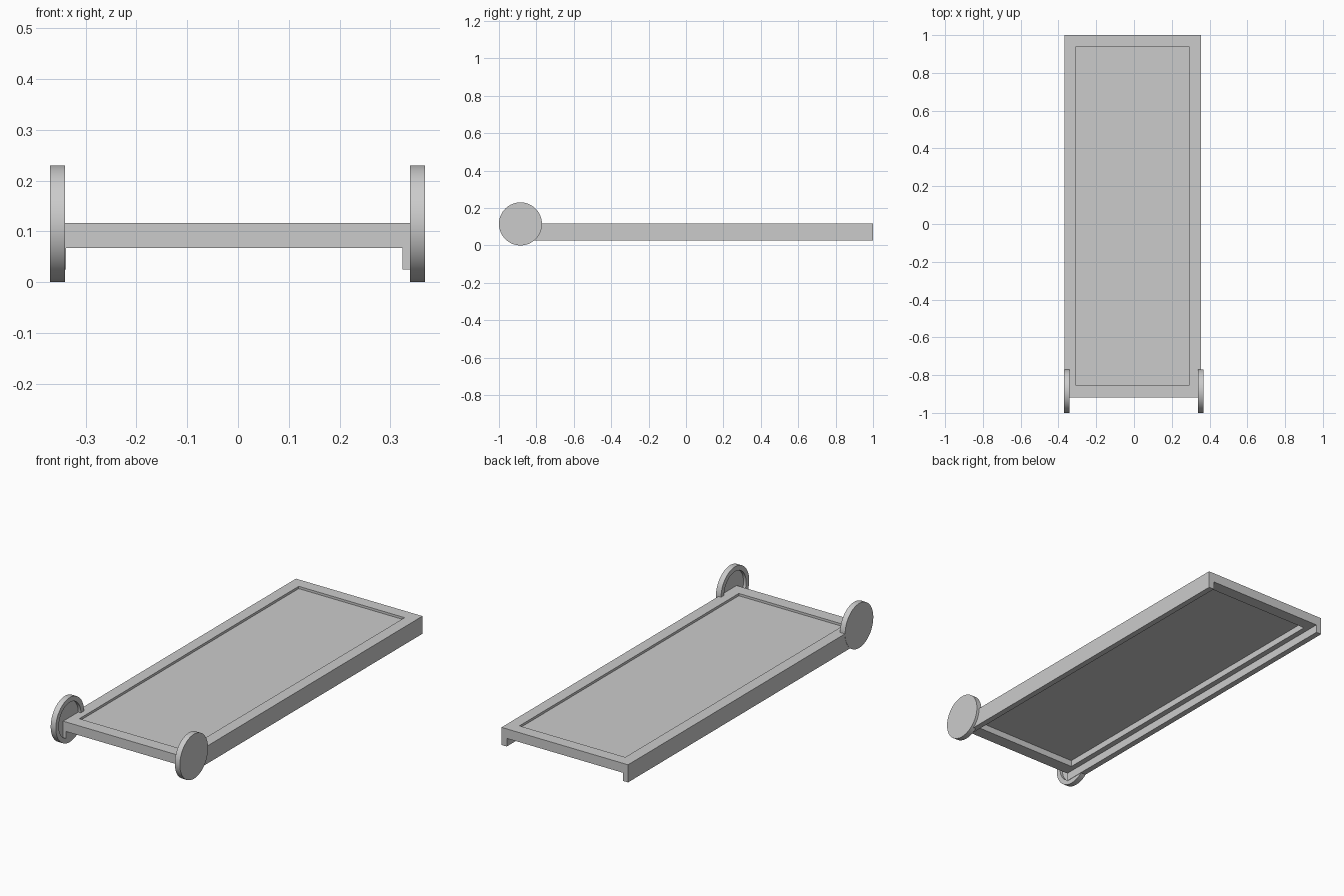
import bpy, bmesh
from math import sin, cos, tau

if "Cube" in bpy.data.objects:
    bpy.data.objects.remove(bpy.data.objects["Cube"])


def add_object(name, bm):
    bmesh.ops.recalc_face_normals(bm, faces=bm.faces)
    mesh = bpy.data.meshes.new(name)
    bm.to_mesh(mesh)
    bm.free()
    ob = bpy.data.objects.new(name, mesh)
    bpy.context.collection.objects.link(ob)
    return ob


def box(name, x0, x1, y0, y1, z0, z1):
    bm = bmesh.new()
    for v in bmesh.ops.create_cube(bm, size=1)["verts"]:
        v.co.x = x1 if v.co.x > 0 else x0
        v.co.y = y1 if v.co.y > 0 else y0
        v.co.z = z1 if v.co.z > 0 else z0
    return add_object(name, bm)


def activate(ob):
    bpy.ops.object.select_all(action='DESELECT')
    ob.select_set(True)
    bpy.context.view_layer.objects.active = ob


# Bed frame: channel section with a downward flange along each side
L, R, TOP, MID, LOW, T = -0.369, 0.354, 0.116, 0.067, 0.025, 0.03
section = [(L, LOW), (L + T, LOW), (L + T, MID), (R - T, MID),
           (R - T, LOW), (R, LOW), (R, TOP), (L, TOP)]
bm = bmesh.new()
face = bm.faces.new([bm.verts.new((x, -0.918, z)) for x, z in section])
ext = bmesh.ops.extrude_face_region(bm, geom=[face])["geom"]
bmesh.ops.translate(bm, vec=(0, 1.918, 0),
                    verts=[g for g in ext if isinstance(g, bmesh.types.BMVert)])
frame = add_object("bed_frame", bm)

# Shallow pocket above and deeper pocket below leave a thin deck panel
for name, z0, z1 in (("top_pocket", 0.104, 0.2), ("bottom_pocket", 0.0, 0.1)):
    cutter = box(name, -0.31, 0.295, -0.852, 0.938, z0, z1)
    cutter.hide_render = True
    mod = frame.modifiers.new(name, 'BOOLEAN')
    mod.operation = 'DIFFERENCE'
    mod.solver = 'EXACT'
    mod.object = cutter
    activate(frame)
    bpy.ops.object.modifier_apply(modifier=name)
    bpy.data.objects.remove(cutter)


# Wheels: turned discs, plain outside and dished on the inside
def wheel(name, side, outer):
    n, radius, dish = 64, 0.115, 0.09
    profile = [(outer, radius), (outer - 0.029, radius),
               (outer - 0.029, dish), (outer - 0.014, dish)]
    bm = bmesh.new()
    rings = [[bm.verts.new((side * x, -0.885 + r * cos(tau * i / n),
                            radius + r * sin(tau * i / n))) for i in range(n)]
             for x, r in profile]
    for a, b in zip(rings, rings[1:]):
        for i in range(n):
            j = (i + 1) % n
            bm.faces.new((a[i], a[j], b[j], b[i]))
    bm.faces.new(rings[0])
    bm.faces.new(rings[-1])
    activate(add_object(name, bm))
    bpy.ops.object.shade_smooth_by_angle()


wheel("left_wheel", -1, 0.370)
wheel("right_wheel", 1, 0.368)
